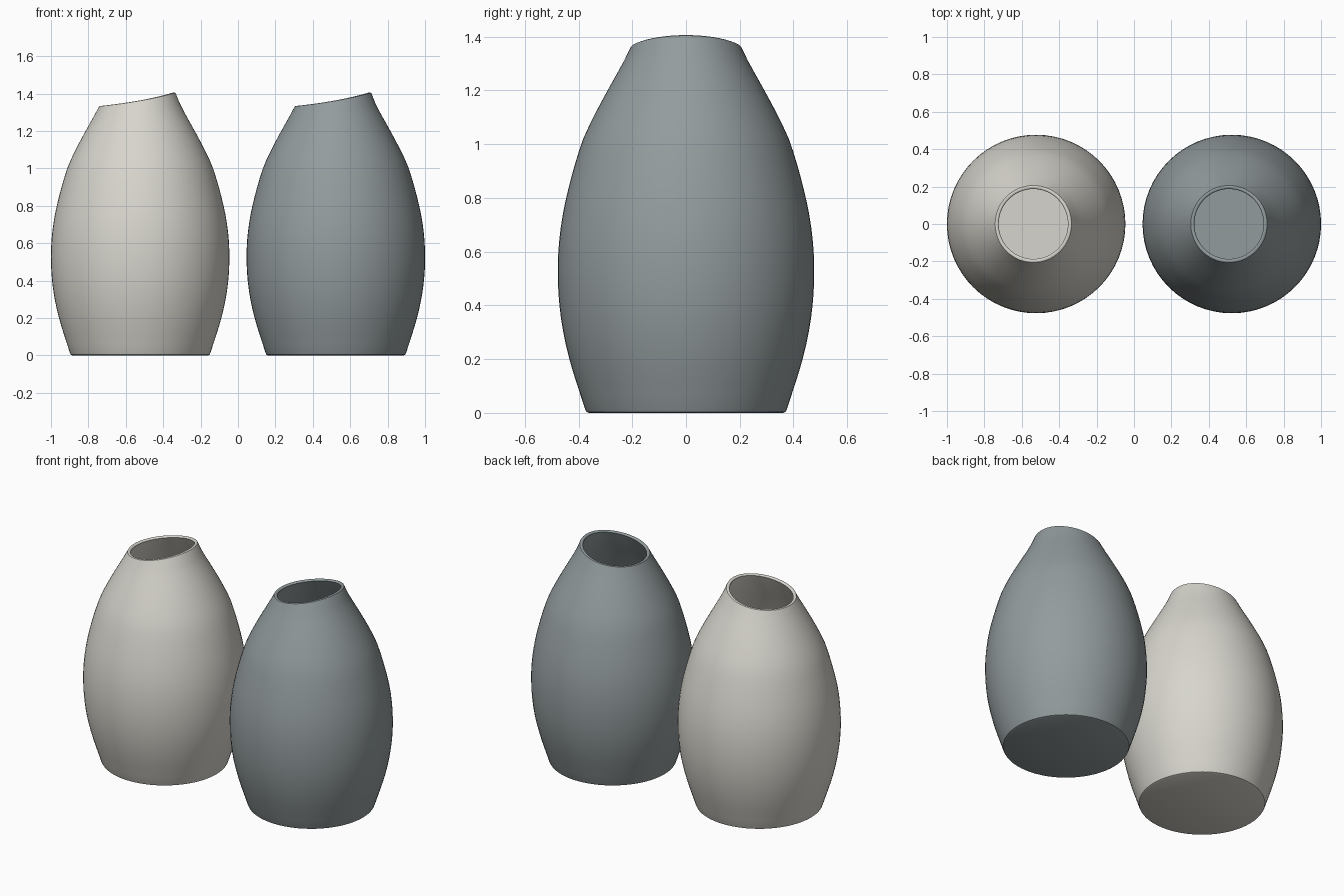
import bpy, bmesh, math

if "Cube" in bpy.data.objects:
    bpy.data.objects.remove(bpy.data.objects["Cube"])

SEG = 64
WALL = 0.022
# Outer silhouette: (height, radius)
PROFILE = [(0.015, 0.376), (0.2, 0.434), (0.35, 0.465), (0.5, 0.477), (0.65, 0.471),
           (0.8, 0.446), (1.0, 0.39), (1.1, 0.345), (1.2, 0.292), (1.335, 0.218), (1.42, 0.183)]


def radius(z):
    """Smooth cubic interpolation of the silhouette."""
    p = PROFILE
    z = min(max(z, p[0][0]), p[-1][0])
    i = next(k for k in range(len(p) - 1) if z <= p[k + 1][0])

    def slope(k):
        a, b = p[max(k - 1, 0)], p[min(k + 1, len(p) - 1)]
        return (b[1] - a[1]) / (b[0] - a[0])
    (z0, r0), (z1, r1) = p[i], p[i + 1]
    h = z1 - z0
    t = (z - z0) / h
    return ((2*t**3 - 3*t**2 + 1) * r0 + (t**3 - 2*t**2 + t) * h * slope(i)
            + (3*t**2 - 2*t**3) * r1 + (t**3 - t**2) * h * slope(i + 1))


def column(angle):
    """Cross-section (r, z) at one angle: base, outer wall, rounded lip, inner wall, floor."""
    c = math.cos(angle)
    top = 1.364 + 0.036 * c + 0.006 * c * c      # slanted mouth
    pts = [(0.362, 0.0), (0.371, 0.004)]
    lip = top - 0.008
    pts += [(radius(z), z) for z in (0.015 + (lip - 0.015) * k / 28 for k in range(29))]
    r = radius(lip)
    pts += [(r - 0.003, top - 0.002), (r - 0.009, top),
            (r - WALL + 0.007, top), (r - WALL + 0.002, top - 0.003)]
    pts += [(radius(z) - WALL, z) for z in (lip + (0.03 - lip) * k / 20 for k in range(21))]
    return pts


def vase(name, x, colour):
    bm = bmesh.new()
    cols = []
    for s in range(SEG):
        a = 2 * math.pi * s / SEG
        cols.append([bm.verts.new((r * math.cos(a), r * math.sin(a), z)) for r, z in column(a)])
    for s in range(SEG):
        a, b = cols[s], cols[(s + 1) % SEG]
        for k in range(len(a) - 1):
            bm.faces.new((a[k], b[k], b[k + 1], a[k + 1]))
    bm.faces.new([c[0] for c in reversed(cols)])   # underside
    bm.faces.new([c[-1] for c in cols])            # inner floor
    bmesh.ops.recalc_face_normals(bm, faces=bm.faces)
    mesh = bpy.data.meshes.new(name)
    bm.to_mesh(mesh)
    bm.free()
    mat = bpy.data.materials.new(name + "_glaze")
    mat.diffuse_color = (*colour, 1)
    mat.use_nodes = True
    mat.node_tree.nodes["Principled BSDF"].inputs["Base Color"].default_value = mat.diffuse_color
    mesh.materials.append(mat)
    ob = bpy.data.objects.new(name, mesh)
    ob.location.x = x
    bpy.context.collection.objects.link(ob)
    bpy.ops.object.select_all(action='DESELECT')
    ob.select_set(True)
    bpy.context.view_layer.objects.active = ob
    bpy.ops.object.shade_smooth_by_angle(angle=math.radians(40))


vase("cream_vase", -0.523, (0.68, 0.665, 0.61))
vase("grey_vase", 0.523, (0.29, 0.33, 0.34))
